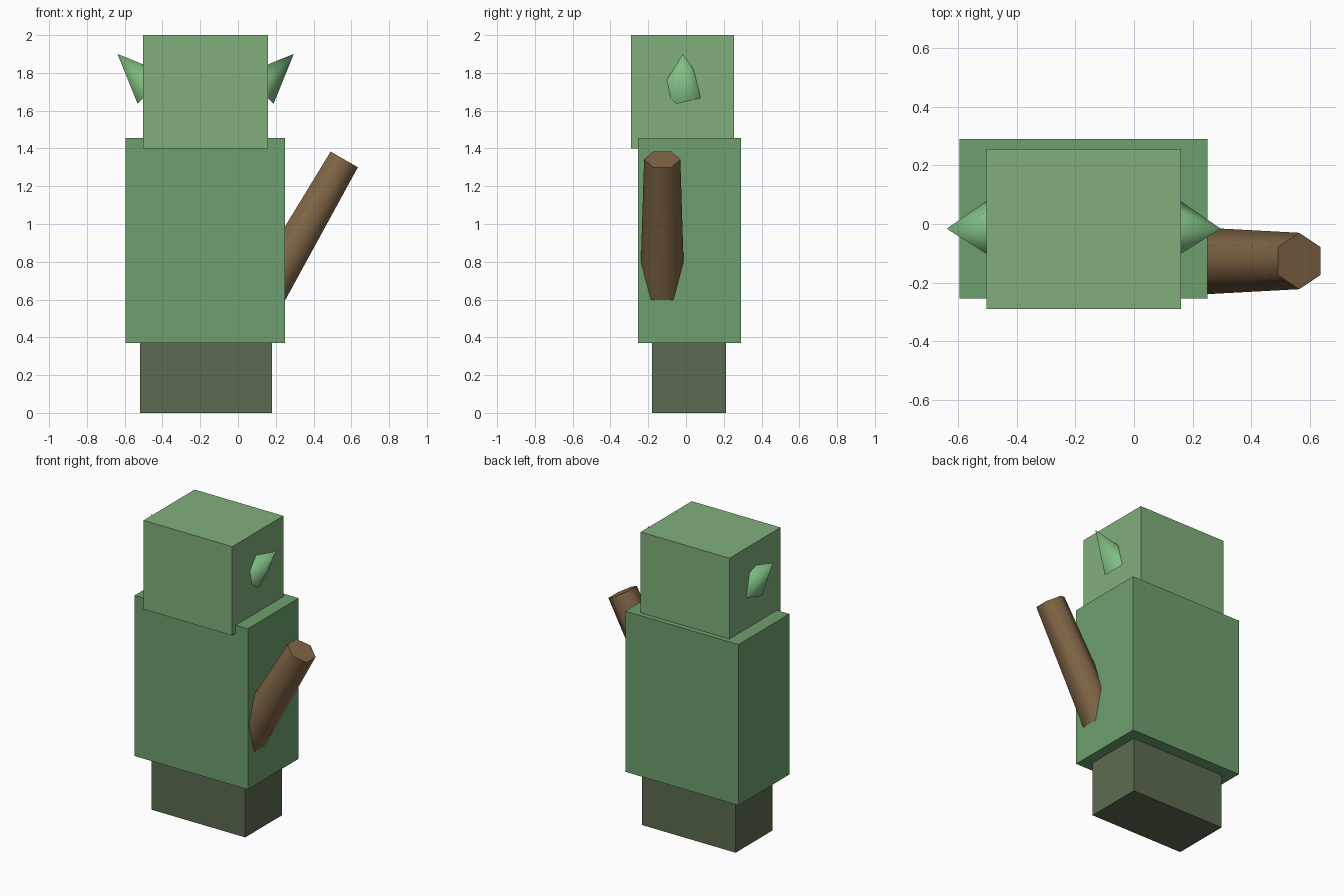
import bpy
import math
from mathutils import Vector

if "Cube" in bpy.data.objects:
    bpy.data.objects.remove(bpy.data.objects["Cube"])


def material(name, rgb):
    """Material from display (sRGB) values."""
    mat = bpy.data.materials.new(name)
    mat.diffuse_color = [c ** 2.2 for c in rgb] + [1.0]
    mat.use_nodes = True
    mat.node_tree.nodes["Principled BSDF"].inputs["Base Color"].default_value = mat.diffuse_color
    return mat


def box(name, lo, hi, mat):
    lo, hi = Vector(lo), Vector(hi)
    bpy.ops.mesh.primitive_cube_add(size=1, location=(lo + hi) / 2)
    ob = bpy.context.object
    ob.name = name
    ob.scale = hi - lo
    bpy.ops.object.transform_apply(location=False, rotation=False, scale=True)
    ob.data.materials.append(mat)
    return ob


def taper(name, sides, end, tilt, length, r_base, r_end, spin, mat):
    """Cone ending at `end`, its axis leaning from +z toward +x by `tilt`."""
    axis = Vector((math.sin(tilt), 0, math.cos(tilt)))
    bpy.ops.mesh.primitive_cone_add(vertices=sides, radius1=r_base, radius2=r_end,
                                    depth=length)
    ob = bpy.context.object
    ob.name = name
    ob.rotation_euler = (0, 0, spin)
    bpy.ops.object.transform_apply(location=False, rotation=True, scale=False)
    ob.location = Vector(end) - axis * length / 2
    ob.rotation_euler = (0, tilt, 0)
    bpy.ops.object.shade_smooth_by_angle(angle=math.radians(75))
    ob.data.materials.append(mat)
    return ob


skin = material("skin", (0.50, 0.68, 0.48))
cloth = material("body_green", (0.43, 0.62, 0.43))
dark = material("dark_green", (0.36, 0.42, 0.32))
wood = material("wood", (0.50, 0.40, 0.28))
ear_green = material("ear_green", (0.50, 0.74, 0.51))

# Stacked body blocks
box("legs", (-0.52, -0.18, 0), (0.18, 0.213, 0.40), dark)
box("torso", (-0.595, -0.253, 0.37), (0.25, 0.29, 1.455), cloth)
head = box("head", (-0.503, -0.29, 1.40), (0.16, 0.255, 2.0), skin)

# Pointed five-sided ears, mirrored across the head centre
ear = taper("ears", 5, (0.295, -0.016, 1.90), math.radians(45), 0.262,
            0.117, 0, math.pi, ear_green)
mirror = ear.modifiers.new("mirror", "MIRROR")
mirror.use_axis = (True, False, False)
mirror.mirror_object = head

# Six-sided wooden club rising from the right side
taper("club", 6, (0.5625, -0.126, 1.342), math.radians(30), 0.85,
      0.119, 0.096, 0, wood)
